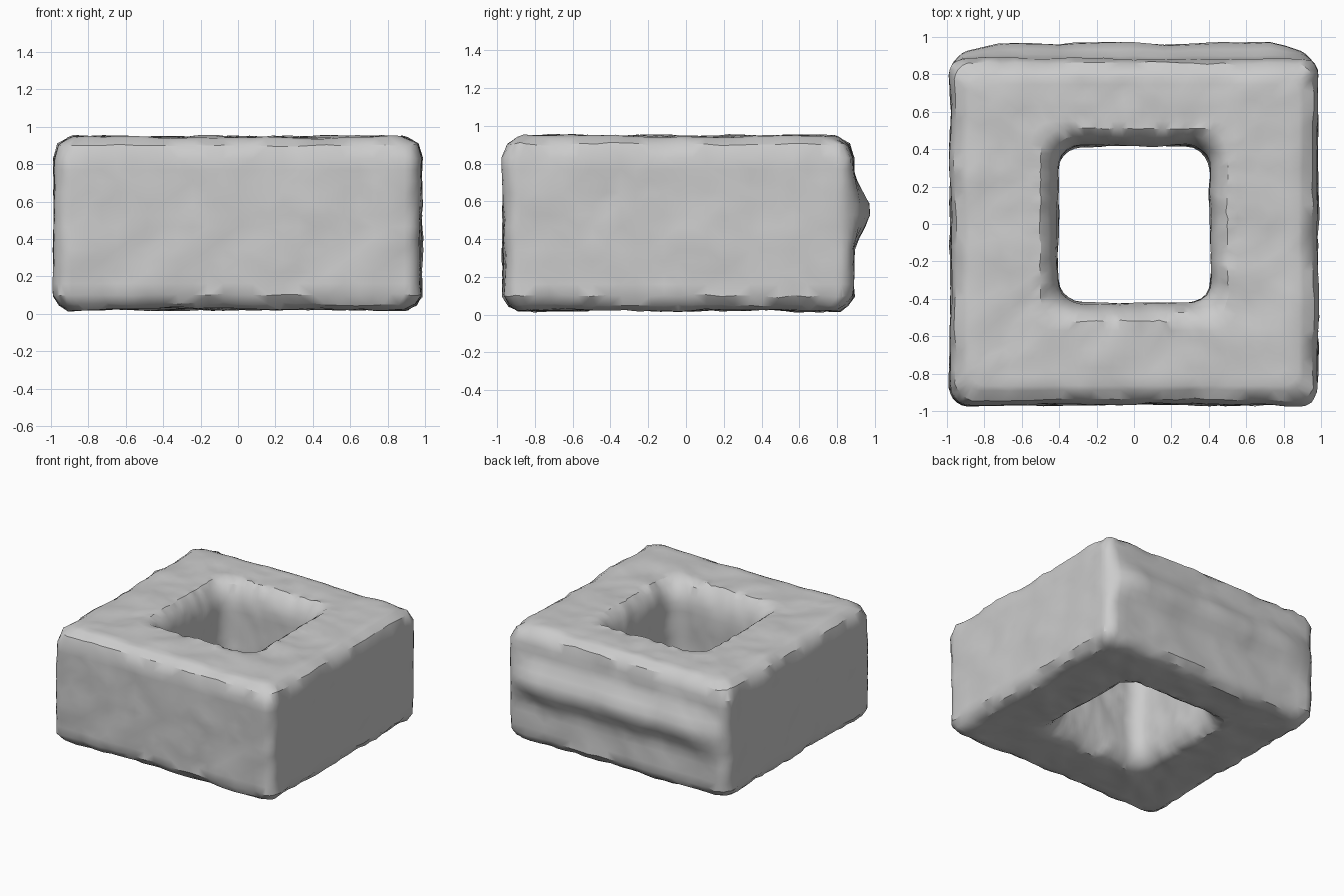
import bpy, bmesh, math
from mathutils import Vector, noise

if "Cube" in bpy.data.objects:
    bpy.data.objects.remove(bpy.data.objects["Cube"])

SIDE, ARC = 22, 5   # segments along a side and around a corner


def rounded_rect(hx, hy, r, cy, z):
    """Loop of points around a rounded rectangle, evenly subdivided."""
    corners = [(1, 1, 0), (-1, 1, 90), (-1, -1, 180), (1, -1, 270)]
    arcs = []
    for sx, sy, start in corners:
        arcs.append([Vector((sx * (hx - r) + r * math.cos(math.radians(start + 90 * i / ARC)),
                             cy + sy * (hy - r) + r * math.sin(math.radians(start + 90 * i / ARC)), z))
                     for i in range(ARC + 1)])
    pts = []
    for k, arc in enumerate(arcs):
        nxt = arcs[(k + 1) % 4][0]
        pts += arc
        pts += [arc[-1].lerp(nxt, i / SIDE) for i in range(1, SIDE)]
    return pts


def outer(inset, z):
    return rounded_rect(0.98 - inset, 0.925 - inset, 0.09, -0.04, z)


def inner(flare, z):
    return rounded_rect(0.41 + flare, 0.425 + flare, 0.13, -0.005, z)


# Cross-section: up the outer wall, across the top, down the hole, back below
Z0, Z1 = 0.025, 0.945
loops = [outer(0.075, Z0), outer(0.03, 0.05)]
loops += [outer(0.0, 0.1 + 0.73 * i / 12) for i in range(13)]
loops += [outer(0.025, 0.9), outer(0.075, 0.935)]
top_a, top_b = outer(0.10, Z1), inner(0.09, Z1)
loops += [[a.lerp(b, i / 7) for a, b in zip(top_a, top_b)] for i in range(8)]
loops += [inner(0.045, 0.91), inner(0.015, 0.85)]
loops += [inner(0.0, 0.79 - 0.62 * i / 9) for i in range(10)]
loops += [inner(0.02, 0.10), inner(0.05, 0.05)]
bot_a, bot_b = inner(0.09, Z0), outer(0.075, Z0)
loops += [[a.lerp(b, i / 7) for a, b in zip(bot_a, bot_b)] for i in range(7)]

bm = bmesh.new()
rings = [[bm.verts.new(p) for p in loop] for loop in loops]
n = len(rings[0])
for k, ring in enumerate(rings):
    nxt = rings[(k + 1) % len(rings)]
    for i in range(n):
        j = (i + 1) % n
        bm.faces.new((ring[i], ring[j], nxt[j], nxt[i]))
bmesh.ops.recalc_face_normals(bm, faces=bm.faces)
bm.normal_update()

# Weathered surface, with a horizontal ridge along the back wall
moves = []
for v in bm.verts:
    p = v.co
    d = v.normal * (0.014 * noise.noise(p * 4.0) + 0.008 * noise.noise(p * 11.0))
    if p.y > 0.8:
        ends = min(1.0, max(0.0, (1.0 - abs(p.x)) / 0.25))
        rise = max(0.0, 1 - abs(p.z - 0.55) / 0.22)
        d.y += 0.085 * ends * rise * rise * (3 - 2 * rise)
    moves.append(d)
for v, d in zip(bm.verts, moves):
    v.co += d

# Chipped edges: jitter only where the surface turns
for v in bm.verts:
    if v.calc_shell_factor() > 1.03:
        v.co += noise.noise_vector(v.co * 23.0) * 0.012

bmesh.ops.triangulate(bm, faces=bm.faces)
mesh = bpy.data.meshes.new("stone_ring_block")
bm.to_mesh(mesh)
bm.free()
block = bpy.data.objects.new("stone_ring_block", mesh)
bpy.context.collection.objects.link(block)

grey = bpy.data.materials.new("stone_grey")
grey.diffuse_color = (0.6, 0.6, 0.6, 1)
grey.use_nodes = True
grey.node_tree.nodes["Principled BSDF"].inputs["Base Color"].default_value = grey.diffuse_color
mesh.materials.append(grey)

bpy.context.view_layer.objects.active = block
block.select_set(True)
bpy.ops.object.shade_smooth_by_angle(angle=math.radians(32))
